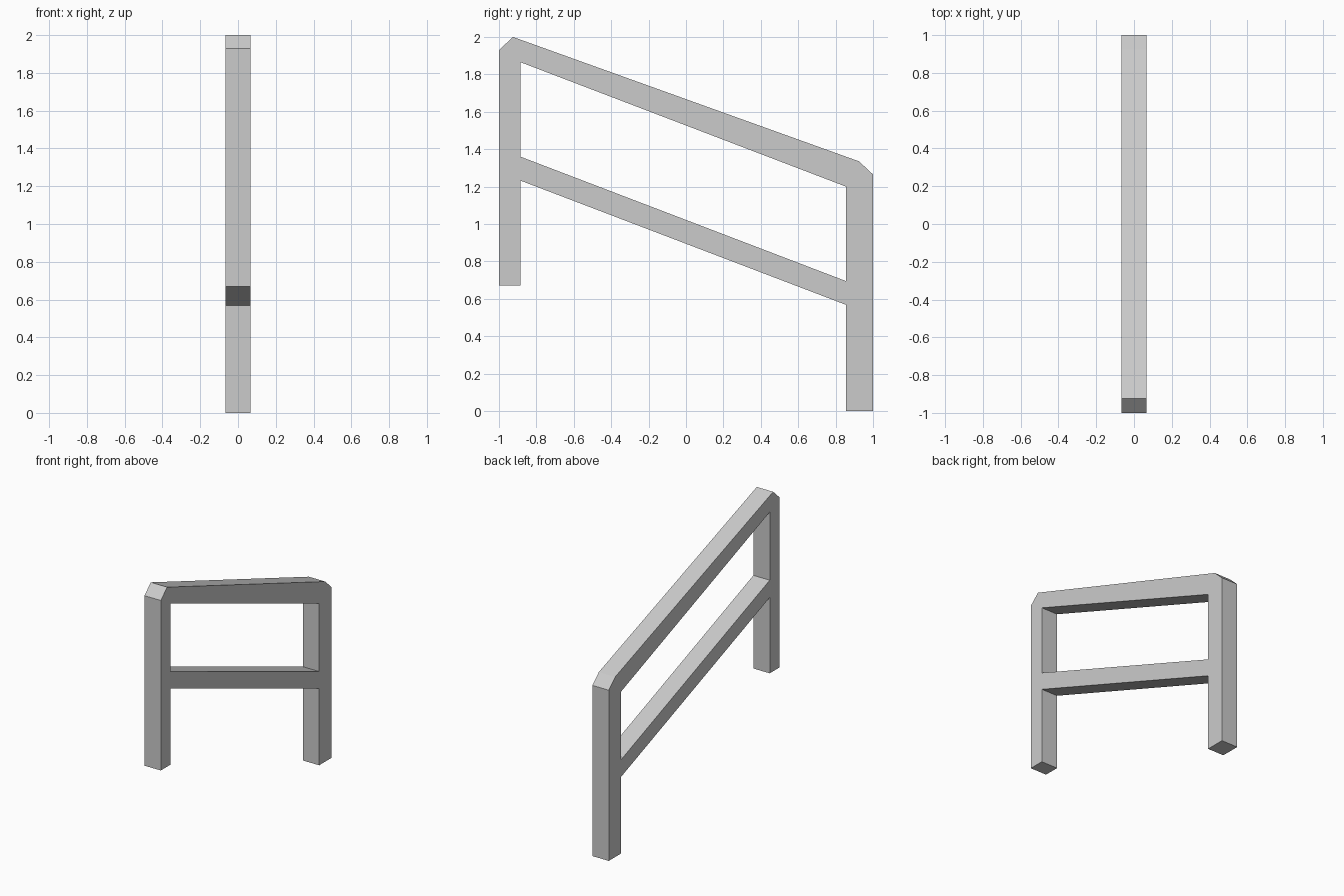
import bpy, bmesh
from mathutils import Vector

if "Cube" in bpy.data.objects:
    bpy.data.objects.remove(bpy.data.objects["Cube"])

HALF_WIDTH = 0.067

# Side profile joints (y, z), shared between posts and rails
joints = {
    "up_foot_out": (-1, 0.67), "up_foot_in": (-0.885, 0.67),
    "up_mid_low": (-0.885, 1.232), "up_mid_high": (-0.885, 1.36),
    "up_inner": (-0.885, 1.865), "up_top": (-0.925, 2.0), "up_corner": (-1, 1.93),
    "low_foot_in": (0.855, 0), "low_foot_out": (1, 0),
    "low_corner": (1, 1.265), "low_top": (0.925, 1.335),
    "low_inner": (0.855, 1.2), "low_mid_high": (0.855, 0.695),
    "low_mid_low": (0.855, 0.568),
}

parts = [
    # upper post
    ["up_foot_out", "up_foot_in", "up_mid_low", "up_mid_high", "up_inner", "up_top", "up_corner"],
    # lower post
    ["low_foot_in", "low_foot_out", "low_corner", "low_top", "low_inner", "low_mid_high", "low_mid_low"],
    # handrail
    ["up_inner", "low_inner", "low_top", "up_top"],
    # middle rail
    ["up_mid_low", "low_mid_low", "low_mid_high", "up_mid_high"],
]

# Flat frame, then extruded sideways into one closed solid
bm = bmesh.new()
verts = {name: bm.verts.new((-HALF_WIDTH, y, z)) for name, (y, z) in joints.items()}
faces = [bm.faces.new([verts[n] for n in part]) for part in parts]
result = bmesh.ops.extrude_face_region(bm, geom=faces, use_keep_orig=True)
moved = [g for g in result["geom"] if isinstance(g, bmesh.types.BMVert)]
bmesh.ops.translate(bm, vec=Vector((2 * HALF_WIDTH, 0, 0)), verts=moved)
bmesh.ops.recalc_face_normals(bm, faces=bm.faces[:])

mesh = bpy.data.meshes.new("stair_railing")
bm.to_mesh(mesh)
bm.free()
railing = bpy.data.objects.new("stair_railing", mesh)
bpy.context.collection.objects.link(railing)
